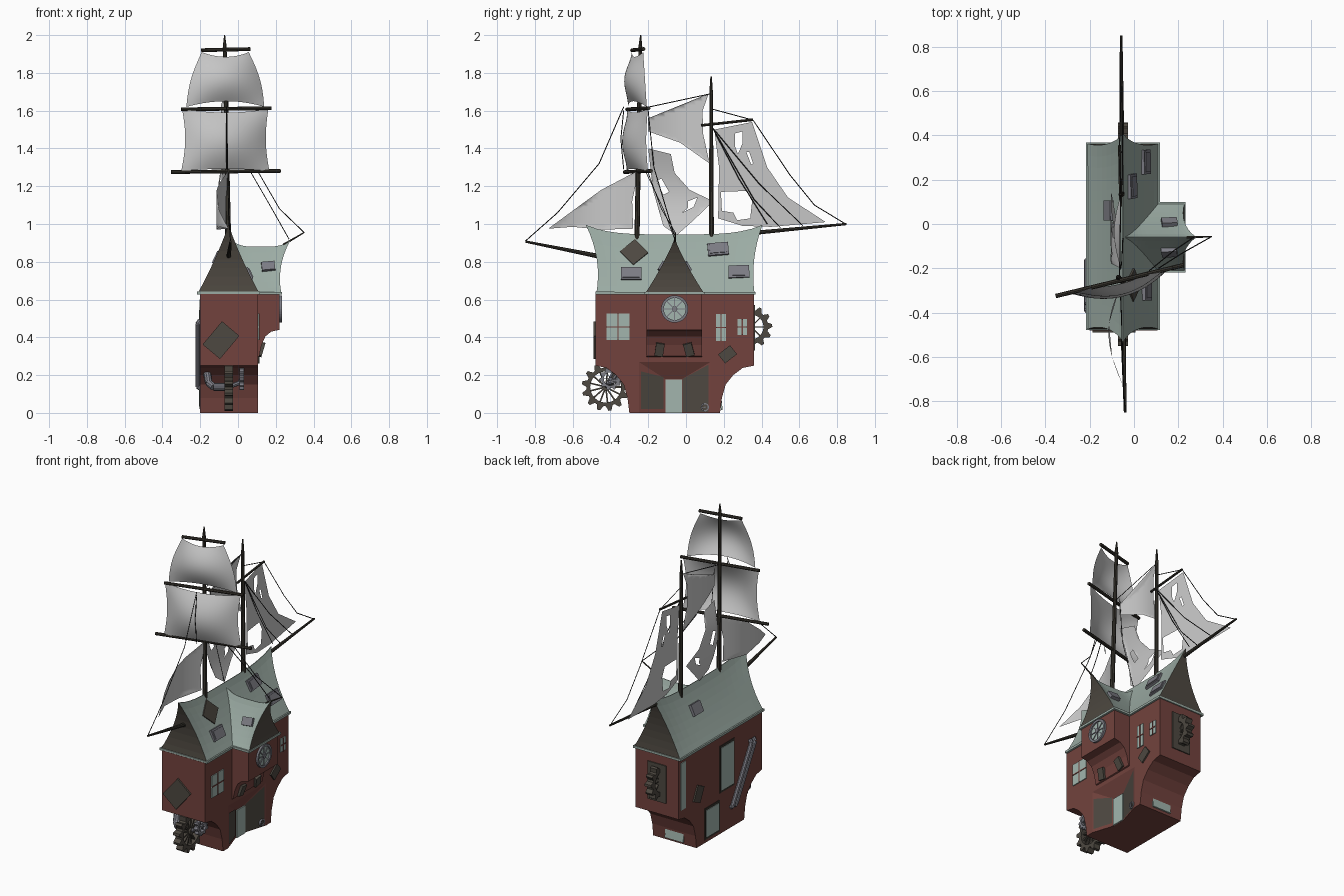
import bpy, bmesh, math
from mathutils import Vector as V, Matrix
from mathutils.geometry import delaunay_2d_cdt

if "Cube" in bpy.data.objects:
    bpy.data.objects.remove(bpy.data.objects["Cube"])

def mat(name, r, g, b):
    m = bpy.data.materials.new(name)
    m.diffuse_color = (r, g, b, 1)
    m.use_nodes = True
    m.node_tree.nodes["Principled BSDF"].inputs["Base Color"].default_value = m.diffuse_color
    return m

RED = mat("red_wall", .17, .055, .047)
ROOF = mat("green_roof", .33, .41, .37)
BROWN = mat("brown_board", .075, .065, .052)
SAIL = mat("sail_cloth", .58, .58, .58)
WOOD = mat("dark_wood", .038, .034, .026)
METAL = mat("grey_metal", .2, .2, .23)
GLASS = mat("pale_glass", .36, .46, .42)
ROPE = mat("rope", .02, .02, .02)

def finish(name, bm, *mats, smooth=False):
    me = bpy.data.meshes.new(name)
    if not smooth:
        bmesh.ops.recalc_face_normals(bm, faces=bm.faces)
    for f in bm.faces:
        f.smooth = smooth
    bm.to_mesh(me)
    bm.free()
    for m in mats:
        me.materials.append(m)
    ob = bpy.data.objects.new(name, me)
    bpy.context.collection.objects.link(ob)
    return ob

def mesh(name, verts, faces, m, smooth=False):
    bm = bmesh.new()
    vs = [bm.verts.new(v) for v in verts]
    for f in faces:
        bm.faces.new([vs[i] for i in f])
    return finish(name, bm, m, smooth=smooth)

def prism(name, loop_a, loop_b, m):
    n = len(loop_a)
    sides = [(i, (i + 1) % n, n + (i + 1) % n, n + i) for i in range(n)]
    return mesh(name, loop_a + loop_b, sides + [tuple(range(n)), tuple(range(n, 2 * n))], m)

def rods(name, pts, r, m, r2=None, sides=8):
    bm = bmesh.new()
    for p, q in zip(pts, pts[1:]):
        p, q = V(p), V(q)
        M = Matrix.Translation((p + q) / 2) @ (q - p).to_track_quat('Z', 'Y').to_matrix().to_4x4()
        bmesh.ops.create_cone(bm, cap_ends=True, segments=sides, radius1=r,
                              radius2=r if r2 is None else r2, depth=(q - p).length, matrix=M)
    return finish(name, bm, m)

def rope(name, *pts):
    rods(name, pts, .0025, ROPE, sides=4)

def plate(name, pos, n, w, h, m, rot=0, t=.009, cross=None):
    n = V(n).normalized()
    u = V((0, 0, 1)).cross(n).normalized()
    M = Matrix((u, n.cross(u), n)).transposed().to_4x4()
    M = Matrix.Translation(pos) @ M @ Matrix.Rotation(math.radians(rot), 4, 'Z')
    def box(nm, a, b, c, mm):
        bm = bmesh.new()
        bmesh.ops.create_cube(bm, size=1, matrix=M @ Matrix.Diagonal((a, b, c, 1)))
        finish(nm, bm, mm)
    box(name, w, h, t, m)
    if cross:                                   # glazing bars
        box(name + "_bar_v", .007, h, t + .005, cross)
        box(name + "_bar_h", w, .007, t + .005, cross)

def wheel(name, c, R, root, inner, thick, n, spokes, m):
    """Toothed (or plain) spoked ring, axle along x."""
    bm = bmesh.new()
    N = n * 4
    rings = []
    for x in (-thick / 2, thick / 2):
        for kind in (0, 1):
            rings.append([bm.verts.new((c[0] + x, c[1] + r * math.cos(a), c[2] + r * math.sin(a)))
                          for i in range(N) for a in [2 * math.pi * i / N]
                          for r in [inner if kind else (R if i % 4 < 2 else root)]])
    for A, B in ((0, 1), (2, 3), (0, 2), (1, 3)):
        for i in range(N):
            j = (i + 1) % N
            bm.faces.new((rings[A][i], rings[A][j], rings[B][j], rings[B][i]))
    for i in range(spokes):
        M = (Matrix.Translation(c) @ Matrix.Rotation(2 * math.pi * i / spokes, 4, 'X')
             @ Matrix.Translation((0, inner / 2, 0)) @ Matrix.Diagonal((thick * .5, inner * 1.05, inner * .1, 1)))
        bmesh.ops.create_cube(bm, size=1, matrix=M)
    bmesh.ops.create_cone(bm, cap_ends=True, segments=12, radius1=inner * .25, radius2=inner * .25,
                          depth=thick, matrix=Matrix.Translation(c) @ Matrix.Rotation(math.pi / 2, 4, 'Y'))
    return finish(name, bm, m)

# ---- house body: side profile with coved underside
cove = [(.36, .25), (.30, .238), (.25, .20), (.21, .15), (.19, .08), (.18, 0)]
prof = [(-.48, .63), (.36, .63)] + cove + [(-y - .12, z) for y, z in reversed(cove)]
body = prism("house_body", [(-.2, y, z) for y, z in prof], [(.105, y, z) for y, z in prof], RED)

# splayed entrance niche
cut = prism("niche_cutter", [(.15, -.39, -.05), (.15, .28, -.05), (.15, .28, .36), (.15, -.39, .36)],
            [(.06, -.11, -.05), (.06, -.02, -.05), (.06, -.02, .18), (.06, -.11, .18)], RED)
cut.hide_render = True
mod = body.modifiers.new("niche", 'BOOLEAN')
mod.operation, mod.object, mod.solver = 'DIFFERENCE', cut, 'EXACT'
bpy.context.view_layer.objects.active = body
bpy.ops.object.modifier_apply(modifier="niche")
bpy.data.objects.remove(cut)
mesh("left_door_leaf", [(.104, -.238, .02), (.067, -.12, .02), (.067, -.12, .19), (.104, -.238, .22)],
     [(0, 1, 2, 3)], BROWN)
mesh("right_door_leaf", [(.104, .119, .005), (.064, -.018, .005), (.064, -.018, .18), (.104, .119, .255)],
     [(0, 1, 2, 3)], BROWN)
plate("entrance_glass", (.063, -.065, .088), (1, 0, 0), .085, .175, GLASS)

# ---- side wing with curved bracket underside
wp = [(.09, .63), (.22, .63), (.22, .44), (.175, .43), (.145, .405), (.125, .36), (.112, .30), (.09, .29)]
prism("wing_body", [(x, -.21, z) for x, z in wp], [(x, .085, z) for x, z in wp], RED)
for y, r in ((-.14, -8), (.015, 15)):
    plate("wing_bracket", (.125, y, .335), (1, 0, -.3), .045, .07, BROWN, r, .02)

# ---- roofs: concave, sagging ridge, flared gable ends
def hw(v, w):
    return w * (1 - v) * (1 - .22 * v)

def roof(name, lo, hi, flare_lo, flare_hi, w, H, rise, place):
    bm = bmesh.new()
    NU, NV = 16, 8
    P = {}
    for i in range(NU + 1):
        s = i / NU
        for j in range(NV + 1):
            v = j / NV
            bend = 2.2 * v * v - 1.2 * v
            a = lo - flare_lo * bend + s * (hi + flare_hi * bend - lo + flare_lo * bend)
            z = .63 + v * (H + rise * abs(2 * s - 1) ** 4)
            for k in (-1, 1):
                P[i, j, k] = bm.verts.new(place(a, k * max(hw(v, w), .002), z))
    for i in range(NU):
        for k in (-1, 1):
            for j in range(NV):
                bm.faces.new((P[i, j, k], P[i + 1, j, k], P[i + 1, j + 1, k], P[i, j + 1, k]))
        for j in (0, NV):
            bm.faces.new((P[i, j, -1], P[i + 1, j, -1], P[i + 1, j, 1], P[i, j, 1]))
    for i in (0, NU):
        for j in range(NV):
            bm.faces.new((P[i, j, -1], P[i, j, 1], P[i, j + 1, 1], P[i, j + 1, -1])).material_index = 1
    finish(name, bm, ROOF, BROWN)

roof("main_roof", -.475, .363, .055, .042, .165, .315, .05, lambda a, b, z: (-.05 + b, a, z))
roof("wing_roof", -.04, .23, 0, .05, .158, .25, .04, lambda a, b, z: (a, -.06 + b, z))
plate("main_eave", (-.05, -.056, .634), (0, 0.001, 1), .335, .846, ROOF, 180, .014)
plate("wing_eave", (.15, -.06, .634), (0, 0.001, 1), .165, .318, ROOF, 180, .014)

# ---- roof hatches and patches, placed on the slope by height
def on_roof(name, y, z, w, h, m, rot=0, t=.025, side=1):
    plate(name, (-.05 + side * (hw((z - .63) / .317, .165) + .003), y, z), (side * .9, 0, .42), w, h, m, rot, t)

on_roof("roof_patch", -.275, .85, .105, .105, BROWN, 42, .012)
for y, z, r in ((-.29, .735, 0), (.17, .865, 5), (.28, .745, 2)):
    on_roof("roof_hatch", y, z, .11, .07, METAL, r)
    on_roof("roof_hatch_lid", y, z, .09, .05, METAL, r, .035)
on_roof("roof_hatch_left", .06, .82, .09, .07, METAL, 0, .03, -1)
for s in (-1, 1):
    plate("wing_hatch", (.16, -.06 + s * .067, .775), (0, s * .85, .5), .07, .05, METAL, 6, .025)

# ---- windows and wall patches
X = (1, 0, 0)
plate("square_window", (.106, -.36, .455), X, .12, .14, GLASS, cross=RED)
plate("tall_window", (.106, .185, .452), X, .052, .145, GLASS, cross=RED)
plate("small_window", (.106, .298, .455), X, .052, .085, GLASS, cross=RED)
plate("side_patch", (.107, .22, .31), X, .08, .06, BROWN, 38, .015)
plate("front_patch", (-.09, -.483, .385), (0, -1, 0), .12, .16, BROWN, -40, .015)
L = (-1, 0, 0)
plate("left_strip_window", (-.2, .315, .45), L, .05, .30, GLASS)
for y, z, h in ((-.125, .41, .27), (.025, .12, .17)):
    plate("left_window_frame", (-.2, y, z), L, .15, h + .03, WOOD, t=.006)
    plate("left_window", (-.202, y, z), L, .125, h, GLASS)
plate("left_patch", (-.203, .165, .34), L, .07, .1, BROWN, -25, .012)
plate("back_panel", (-.05, .362, .45), (0, 1, 0), .13, .24, BROWN)
plate("back_low_window", (-.05, .184, .07), (0, 1, .1), .13, .11, GLASS)
wheel("round_window_ring", (.222, -.06, .55), .072, .072, .058, .02, 8, 8, METAL)
rods("round_window_glass", [(.215, -.06, .55), (.223, -.06, .55)], .06, GLASS, sides=24)
wheel("bottom_vent", (.09, .1, .03), .022, .022, .015, .03, 6, 4, METAL)

# ---- machinery: gear wheels, axle and pipes
wheel("front_gear", (-.05, -.425, .137), .127, .102, .082, .045, 13, 13, BROWN)
wheel("back_gear", (-.05, .345, .455), .112, .09, .065, .045, 12, 8, BROWN)
wheel("small_gear", (.02, -.4, .18), .06, .048, .035, .025, 10, 6, METAL)
rods("axle", [(-.05, -.425, .137), (.01, -.41, .16), (.02, -.32, .18)], .012, METAL)
rods("front_pipe", [(-.165, -.33, .235), (-.165, -.37, .22), (-.155, -.4, .16), (-.13, -.42, .137), (-.03, -.425, .137)],
     .02, METAL, sides=10)
for d in (0, .035):
    rods("left_pipe", [(-.2, -.2 + d, .13), (-.213, -.2 + d, .14), (-.213, -.39 + d, .47), (-.2, -.39 + d, .49)], .013, METAL)

# ---- masts, yards and booms
rods("fore_mast", [(-.05, -.26, .9), (-.07, -.242, 1.93)], .014, WOOD, .010)
rods("fore_mast_tip", [(-.07, -.242, 1.92), (-.071, -.24, 2)], .013, WOOD, .003)
rods("rear_mast", [(-.055, .135, .88), (-.06, .133, 1.7)], .014, WOOD, .010)
rods("rear_mast_tip", [(-.06, .133, 1.69), (-.06, .133, 1.78)], .010, WOOD, .004)
rods("bowsprit", [(-.05, -.44, .825), (-.04, -.85, .907)], .013, WOOD, .006)
rods("rear_boom", [(-.055, .38, .955), (-.058, .85, 1.0)], .011, WOOD, .006)
rods("gaff", [(-.06, .08, 1.522), (-.065, .355, 1.552)], .007, WOOD)
rods("side_boom", [(.24, -.06, .89), (.35, -.057, .955)], .006, WOOD, .003)
D, N = V((.972, .235, 0)), V((.235, -.972, 0))       # yard direction, billow direction
for z, a, b in ((1.275, -.30, .295), (1.607, -.245, .245), (1.92, -.135, .13)):
    c = V((-.065, -.243, z)) + N * .012
    rods("yard", [c + D * a, c + D * b + V((0, 0, .006))], .010, WOOD)

# ---- square sails
def square_sail(name, z0, z1, w0, w1, side, arc0, arc1, belly):
    n = 16
    vs = []
    for j in range(n + 1):
        v = j / n
        w = w0 + (w1 - w0) * v + side * math.sin(math.pi * v)
        for i in range(n + 1):
            u = 2 * i / n - 1
            z = z0 + (z1 - z0) * v + (1 - u * u) * (arc0 * (1 - v) + arc1 * v)
            vs.append(V((-.068, -.255, z)) + D * u * w + N * belly * (1 - u * u * .9) * math.sin(math.pi * (.12 + .8 * v)))
    k = n + 1
    mesh(name, vs, [(j * k + i, j * k + i + 1, j * k + k + i + 1, j * k + k + i)
                    for j in range(n) for i in range(n)], SAIL, True)

square_sail("lower_square_sail", 1.28, 1.61, .24, .235, -.018, .012, -.02, .075)
square_sail("upper_square_sail", 1.62, 1.91, .212, .128, .018, .03, -.025, .065)

# ---- fore-and-aft sails: outlines in (y, z) with torn holes
def inside(p, poly):
    r = False
    for (a, b), (c, d) in zip(poly, poly[1:] + poly[:1]):
        if (b > p[1]) != (d > p[1]) and p[0] < a + (p[1] - b) / (d - b) * (c - a):
            r = not r
    return r

def flat_sail(name, outline, fx, holes=()):
    pts, edges = [], []
    for loop in [outline, *holes]:
        s = len(pts)
        pts += [V(p) for p in loop]
        edges += [(s + i, s + (i + 1) % len(loop)) for i in range(len(loop))]
    ys, zs = [p[0] for p in outline], [p[1] for p in outline]
    pts += [V((a, b)) for i in range(1, 18) for j in range(1, 18)
            for a, b in [(min(ys) + (max(ys) - min(ys)) * i / 18, min(zs) + (max(zs) - min(zs)) * j / 18)]
            if inside((a, b), outline)]
    out, _, tris, *_ = delaunay_2d_cdt(pts, edges, [], 0, 1e-5)
    keep = []
    for t in tris:
        c = sum((out[i] for i in t), V((0, 0))) / 3
        if inside(c, outline) and not any(inside(c, h) for h in holes):
            keep.append(tuple(t))
    mesh(name, [(fx(p.x, p.y), p.x, p.y) for p in out], keep, SAIL, True)

flat_sail("jib_sail", [(-.25, 1.285), (-.45, 1.18), (-.6, 1.07), (-.73, .975), (-.6, .985), (-.45, .97), (-.28, .975), (-.285, 1.12)],
          lambda y, z: -.05 - .065 * math.sin(math.pi * min(1, max(0, (y + .73) / .48))))
flat_sail("upper_stay_sail", [(-.2, 1.56), (.12, 1.69), (.088, 1.6), (.09, 1.48), (.125, 1.32), (-.03, 1.43), (-.2, 1.49)],
          lambda y, z: -.06 - .03 * math.sin(math.pi * (y + .2) / .33))
flat_sail("lower_stay_sail", [(-.2, 1.4), (-.08, 1.37), (-.06, 1.27), (.02, 1.18), (.145, 1.12), (.04, 1.02), (-.05, .94), (-.12, .99), (-.175, 1.18)],
          lambda y, z: -.06 - .045 * math.sin(math.pi * min(1, max(0, (1.4 - z) / .46))),
          [[(-.155, 1.23), (-.13, 1.24), (-.09, 1.17), (-.12, 1.155)],
           [(-.02, 1.06), (.04, 1.09), (.06, 1.14), (.01, 1.12), (.01, 1.085)]])
flat_sail("rear_sail", [(.15, 1.5), (.35, 1.54), (.43, 1.3), (.54, 1.14), (.74, 1.01), (.45, .985), (.3, .99), (.17, 1.03), (.175, 1.3)],
          lambda y, z: -.06 - .05 * (y - .15) / .59,
          [[(.26, 1.48), (.30, 1.49), (.30, 1.43), (.275, 1.37), (.26, 1.41)],
           [(.185, 1.17), (.32, 1.175), (.35, 1.12), (.34, 1.03), (.27, 1.02), (.25, 1.06), (.19, 1.07)],
           [(.32, 1.38), (.335, 1.38), (.355, 1.32), (.345, 1.315)]])

# ---- rigging
rope("bow_stay", (-.06, -.33, 1.62), (-.055, -.46, 1.32), (-.05, -.68, 1.06), (-.04, -.85, .91))
rope("sail_seam", (-.06, -.33, 1.6), (-.06, -.345, 1.45), (-.06, -.33, 1.29))
rope("mast_stay", (-.065, -.24, 1.61), (-.06, .133, 1.69))
rope("gaff_stay", (-.06, .133, 1.61), (-.065, .355, 1.55))
rope("stern_stay", (-.065, .355, 1.55), (-.06, .55, 1.26), (-.06, .68, 1.1), (-.058, .845, 1.0))
for a, b, c, d in ((.28, 1.24, .43, 1.0), (.36, 1.13, .5, .98), (.39, 1.21, .62, .99)):
    rope("sail_line", (-.05, .14, 1.51), (-.052, a, b), (-.055, c, d))
rope("side_stay_outer", (.11, -.2, 1.27), (.22, -.13, 1.08), (.35, -.057, .955))
rope("side_stay_inner", (.07, -.21, 1.27), (.18, -.12, 1.08), (.27, -.06, .92))
rope("mid_stay", (-.06, -.2, 1.6), (-.055, -.17, 1.3), (-.05, -.06, .93))
